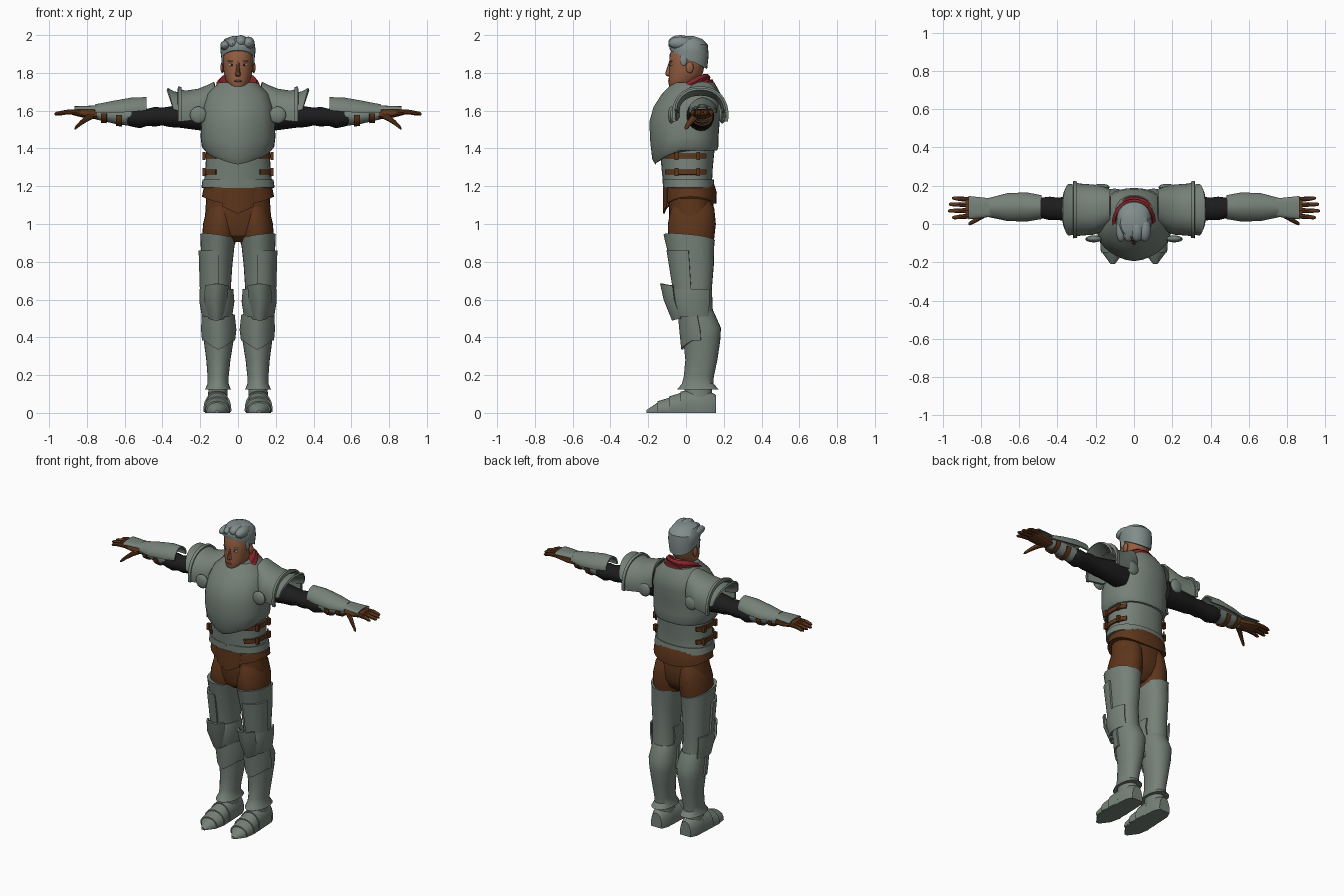
import bpy, bmesh, math
from math import sin, cos, radians


def material(name, rgb):
    m = bpy.data.materials.new(name)
    m.diffuse_color = (*rgb, 1)
    return m


STEEL = material("steel", (0.18, 0.22, 0.19))
LEATHER = material("brown leather", (0.11, 0.036, 0.011))
RED = material("red cloth", (0.22, 0.018, 0.021))
BLACK = material("black cloth", (0.012, 0.012, 0.013))
SKIN = material("skin", (0.29, 0.11, 0.052))
HAIR = material("grey hair", (0.22, 0.27, 0.26))
WHITE = material("eye white", (0.6, 0.6, 0.58))
LIP = material("lip", (0.19, 0.06, 0.035))


def finish(name, bm, mat, mirror, solid=0):
    bmesh.ops.recalc_face_normals(bm, faces=bm.faces)
    me = bpy.data.meshes.new(name)
    bm.to_mesh(me)
    bm.free()
    me.materials.append(mat)
    ob = bpy.data.objects.new(name, me)
    bpy.context.collection.objects.link(ob)
    if solid:
        s = ob.modifiers.new("thickness", 'SOLIDIFY')
        s.thickness, s.offset = solid, 0
    if mirror:
        ob.modifiers.new("mirror", 'MIRROR').use_mirror_merge = False
    return ob


def loft(name, rings, mat, axis='z', n=28, p=2.0, arc=None, ridge=0, ridge_at=-90,
         width=45, shift=None, floor=None, solid=0, mirror=False):
    """Skin through rings (position, u min, u max, v min, v max) along an axis."""
    bm = bmesh.new()
    a0, a1 = arc or (-90, 270)
    rows = []
    for k, (t, u0, u1, v0, v1) in enumerate(rings):
        row = []
        for i in range(n if not arc else n + 1):
            deg = a0 + (a1 - a0) * i / n
            a = radians(deg)
            f = max(0, 1 - abs((deg - ridge_at + 180) % 360 - 180) / width)
            s = 1 + ridge * f
            c, d = cos(a), sin(a)
            u = (u0 + u1) / 2 + s * (u1 - u0) / 2 * math.copysign(abs(c) ** (2 / p), c)
            v = (v0 + v1) / 2 + s * (v1 - v0) / 2 * math.copysign(abs(d) ** (2 / p), d)
            if floor is not None:
                v = max(v, floor)
            w = t + (shift(k, a) if shift else 0)
            row.append(bm.verts.new({'z': (u, v, w), 'x': (w, u, v), 'y': (u, w, v)}[axis]))
        rows.append(row)
    for r, q in zip(rows, rows[1:]):
        for i in range(n):
            j = (i + 1) % len(r)
            bm.faces.new((r[i], r[j], q[j], q[i]))
    if not arc:
        bm.faces.new(rows[0])
        bm.faces.new(rows[-1])
    return finish(name, bm, mat, mirror, solid)


def sym(*rows):
    return [(z, -x, x, f, b) for z, x, f, b in rows]


def ball(name, loc, r, mat, mirror=True, box=False):
    bm = bmesh.new()
    if box:
        bmesh.ops.create_cube(bm, size=2)
    else:
        bmesh.ops.create_uvsphere(bm, u_segments=18, v_segments=10, radius=1)
    bmesh.ops.scale(bm, vec=r, verts=bm.verts)
    bmesh.ops.translate(bm, vec=loc, verts=bm.verts)
    return finish(name, bm, mat, mirror)


def front(a, w=80):
    """1 at the front centre, falling to 0 at w degrees either side."""
    return max(0, 1 - abs((math.degrees(a) + 270) % 360 - 180) / w)


# Torso armour
loft("breastplate", sym((1.39, .178, -.15, .165), (1.41, .192, -.165, .172), (1.46, .198, -.175, .172),
     (1.54, .195, -.18, .178), (1.62, .188, -.158, .188), (1.69, .165, -.115, .183),
     (1.75, .10, -.06, .15)), STEEL, n=36, p=2.3, ridge=.08, width=28,
     shift=lambda k, a: -.075 * front(a) * (1, .9, .4, 0, 0, 0, 0)[k])
loft("waist_plate", sym((1.19, .186, -.112, .142), (1.225, .18, -.115, .138), (1.30, .172, -.122, .142),
     (1.40, .168, -.13, .152)), STEEL, n=36, p=2.3, ridge=.06, width=30)
loft("waist_lame", sym((1.192, .19, -.118, .147), (1.235, .184, -.12, .143)), STEEL, n=36, p=2.3,
     arc=(-90, 270), solid=.008)
for z in (1.275, 1.36):
    loft("side_strap", sym((z - .014, .18, -.133, .153), (z + .014, .178, -.135, .156)), LEATHER,
         n=16, p=2.3, arc=(-52, 38), solid=.01, mirror=True)
    for y in (-.05, .065):
        ball("strap_buckle", (.18, y, z), (.009, .01, .021), LEATHER, box=True)
for x, y in ((.21, -.078), (.172, .192)):
    ball("armpit_disc", (x, y, 1.577), (.045, .018, .045), STEEL)

# Belt and trousers
loft("belt", sym((1.125, .191, -.108, .16), (1.165, .187, -.11, .163), (1.21, .178, -.104, .15)),
     LEATHER, p=2.3, shift=lambda k, a: (.02 if k == 0 else 0) * cos(2 * a))
loft("belt_flap", sym((1.09, .15, -.117, .15), (1.19, .17, -.116, .15)), LEATHER, n=16,
     arc=(-122, -58), solid=.012, shift=lambda k, a: -.035 * front(a, 30) if k == 0 else 0)
loft("trousers", sym((.905, .03, -.03, .08), (.94, .14, -.07, .12), (1.0, .178, -.088, .145),
     (1.08, .172, -.09, .148), (1.2, .165, -.088, .135)), LEATHER, p=2.2)
loft("thigh", [(.84, .03, .188, -.07, .14), (.93, .006, .19, -.096, .15), (1.0, .004, .185, -.096, .158),
     (1.08, .01, .165, -.08, .15), (1.14, .03, .13, -.05, .12)], LEATHER, mirror=True)

# Leg armour
loft("thigh_plate", [(.93, .016, .2, -.11, .153), (.9, .017, .198, -.1, .15), (.78, .03, .193, -.072, .147),
     (.66, .038, .188, -.055, .137), (.54, .035, .183, -.035, .142)], STEEL, p=2.2, ridge=.07, width=40,
     mirror=True, shift=lambda k, a: .015 * (cos(a) - sin(a)) if k == 0 else 0)
loft("thigh_overlay", [(.86, .02, .203, -.097, .152), (.64, .03, .196, -.062, .14)], STEEL, p=2.2, n=14,
     arc=(-95, -5), solid=.012, mirror=True)
loft("knee_band", [(.655, .03, .2, -.07, .155), (.59, .024, .2, -.08, .155), (.51, .036, .186, -.055, .15)],
     STEEL, arc=(-200, 45), solid=.01, mirror=True)
loft("knee_cop", [(.675, .05, .175, -.122, .06), (.6, .055, .18, -.105, .05), (.5, .075, .155, -.062, .06)],
     STEEL, n=14, arc=(-155, -25), ridge=.1, width=45, solid=.012, mirror=True,
     shift=lambda k, a: (.01, 0, -.01)[k] * front(a, 60))
loft("greave", [(.54, .03, .18, -.025, .145), (.45, .018, .186, -.01, .185), (.38, .024, .181, -.006, .181),
     (.28, .04, .168, .003, .166), (.19, .05, .161, -.006, .147), (.155, .05, .161, -.015, .145),
     (.125, .038, .174, -.038, .172)], STEEL, p=2.2, ridge=.08, width=40, mirror=True)
loft("shin_overlay", [(.52, .022, .188, -.03, .165), (.44, .013, .191, -.022, .19), (.385, .02, .186, -.012, .186)],
     STEEL, n=20, arc=(-175, -5), ridge=.08, width=40, solid=.01, mirror=True,
     shift=lambda k, a: -.05 * front(a, 60) if k == 2 else 0)
loft("ankle", [(.06, .055, .16, -.01, .14), (.16, .055, .155, -.005, .135)], STEEL, mirror=True)
boot = [(-.21, .1, .122, -.01, .014), (-.15, .055, .166, -.04, .052), (-.09, .042, .177, -.05, .075),
        (-.03, .044, .174, -.06, .1), (.05, .046, .17, -.07, .122), (.12, .05, .166, -.07, .112),
        (.16, .068, .146, -.06, .09)]
loft("boot", boot, STEEL, axis='y', p=2.3, floor=0, ridge=.06, ridge_at=90, mirror=True)
for a, b in zip(boot[1:4], boot[2:5]):
    g = .007
    loft("boot_lame", [(a[0], a[1] - g, a[2] + g, a[3], a[4] + g), (b[0], b[1], b[2], b[3], b[4] + .001)],
         STEEL, axis='y', p=2.3, floor=.004, ridge=.06, ridge_at=90, mirror=True)

# Sleeves with soft folds
sleeve = [(.16, 0, .15, 1.49, 1.66), (.25, .01, .15, 1.502, 1.645), (.31, .013, .145, 1.51, 1.63),
          (.36, .015, .142, 1.513, 1.622), (.4, .022, .138, 1.522, 1.616), (.44, .02, .143, 1.516, 1.62),
          (.48, .03, .138, 1.52, 1.61), (.52, .026, .146, 1.507, 1.615), (.56, .034, .138, 1.515, 1.61),
          (.61, .04, .13, 1.53, 1.605)]
loft("sleeve", sleeve, BLACK, axis='x', n=20, mirror=True)

# Shoulder armour
loft("shoulder_plate", [(.125, .0, .175, 1.51, 1.748), (.16, -.03, .19, 1.49, 1.73), (.21, -.05, .2, 1.46, 1.71),
     (.28, -.055, .205, 1.45, 1.7), (.315, -.062, .212, 1.44, 1.712)], STEEL, axis='x', arc=(-12, 192),
     p=2.2, solid=.012, mirror=True)
loft("shoulder_lame", [(.29, -.045, .197, 1.47, 1.685), (.34, -.05, .2, 1.47, 1.697), (.375, -.055, .205, 1.47, 1.715)],
     STEEL, axis='x', arc=(5, 175), p=2.2, solid=.012, mirror=True,
     shift=lambda k, a: -.035 * (1 - sin(a)))
loft("shoulder_rim", [(.3, -.066, .216, 1.436, 1.718), (.318, -.068, .218, 1.434, 1.722)], STEEL, axis='x',
     arc=(-12, 192), p=2.2, solid=.014, mirror=True)

# Forearm armour and straps
loft("forearm_guard", [(.565, .036, .138, 1.518, 1.62), (.65, .037, .135, 1.53, 1.62),
     (.75, .05, .122, 1.553, 1.61)], STEEL, axis='x', n=20, mirror=True)
loft("forearm_plate", [(.485, .03, .146, 1.55, 1.662), (.56, .018, .16, 1.54, 1.66), (.66, .02, .157, 1.54, 1.643),
     (.755, .04, .132, 1.56, 1.626)], STEEL, axis='x', n=20, arc=(-5, 185), ridge=.08, ridge_at=90,
     solid=.01, mirror=True)
for x, lo in ((.63, 1.52), (.71, 1.537)):
    loft("forearm_strap", [(x - .015, .03, .142, lo, 1.625), (x + .015, .032, .14, lo + .003, 1.622)], LEATHER,
         axis='x', n=20, arc=(175, 365), solid=.008, mirror=True)

# Gloved hand with fingers
loft("palm", [(.73, .055, .12, 1.553, 1.606), (.79, .036, .134, 1.557, 1.606), (.85, .03, .14, 1.57, 1.609),
     (.88, .034, .138, 1.578, 1.606)], LEATHER, axis='x', n=16, p=2.5, mirror=True)
loft("hand_plate", [(.745, .042, .13, 1.585, 1.625), (.8, .034, .136, 1.59, 1.622), (.865, .028, .143, 1.592, 1.62)],
     STEEL, axis='x', n=14, arc=(0, 180), p=2.6, solid=.007, mirror=True)


def digit(name, pts):
    loft(name, [(x, y - r, y + r, z - r, z + r) for x, y, z, r in pts], LEATHER, axis='x', n=10, mirror=True)


for y, dy, tip in ((.042, -.008, .95), (.071, -.002, .972), (.1, .003, .968), (.127, .008, .95)):
    digit("finger", [(.855, y, 1.594, .014), (.91, y + dy * .6, 1.592, .0125),
                     (tip - .01, y + dy, 1.584, .01), (tip, y + dy, 1.582, .005)])
digit("thumb", [(.765, .06, 1.578, .02), (.8, .04, 1.56, .019), (.835, .016, 1.533, .014),
                (.858, .003, 1.512, .011), (.866, 0, 1.504, .005)])

# Scarf wrapped in folds around the neck
loft("scarf", sym((1.635, .125, -.135, .12), (1.65, .148, -.158, .15), (1.672, .146, -.158, .152),
     (1.678, .13, -.142, .138), (1.695, .138, -.145, .146), (1.712, .132, -.138, .142), (1.716, .112, -.12, .126),
     (1.735, .115, -.115, .13), (1.752, .098, -.098, .115), (1.735, .07, -.07, .09)), RED, n=36,
     shift=lambda k, a: .048 * sin(a) + .007 * sin(3 * a + k * .8))

# Head and face
loft("neck", sym((1.66, .06, -.03, .085), (1.8, .052, -.035, .075)), SKIN)
loft("head", sym((1.713, .026, -.082, -.02), (1.728, .044, -.091, .02), (1.76, .064, -.092, .06),
     (1.80, .075, -.09, .09), (1.85, .08, -.089, .1), (1.90, .081, -.086, .1), (1.95, .066, -.066, .08),
     (1.975, .03, -.03, .04)), SKIN, p=2.15)
loft("nose", sym((1.782, .012, -.098, -.06), (1.79, .016, -.109, -.06), (1.8, .013, -.11, -.06),
     (1.84, .009, -.096, -.06), (1.865, .012, -.088, -.06)), SKIN, n=12)
ball("ear", (.083, .02, 1.828), (.01, .02, .03), SKIN)
ball("eye", (.034, -.078, 1.842), (.014, .006, .007), WHITE)
ball("pupil", (.034, -.082, 1.842), (.006, .0035, .0065), BLACK)
ball("eyebrow", (.036, -.078, 1.862), (.02, .007, .005), HAIR)
ball("mouth", (0, -.088, 1.757), (.022, .007, .006), LIP, mirror=False)

# Short swept hair
loft("hair", sym((1.87, .087, -.085, .112), (1.915, .093, -.088, .12), (1.95, .09, -.087, .115),
     (1.98, .07, -.068, .085), (1.995, .03, -.03, .04)), HAIR, p=2.15,
     shift=lambda k, a: -(.05, .02, 0, 0, 0)[k] * sin(a))
for x, z, r in ((-.068, 1.945, .026), (-.03, 1.955, .03), (.015, 1.965, .035), (.055, 1.958, .034)):
    ball("hair_lock", (x, -.03, z), (r, .063, r), HAIR, mirror=False)
ball("sideburn", (.08, -.012, 1.872), (.008, .018, .035), HAIR)

# Apply modifiers, then smooth with crisp edges
bpy.ops.object.select_all(action='SELECT')
bpy.context.view_layer.objects.active = bpy.context.selected_objects[0]
bpy.ops.object.convert(target='MESH')
bpy.ops.object.shade_smooth_by_angle(angle=radians(32))
